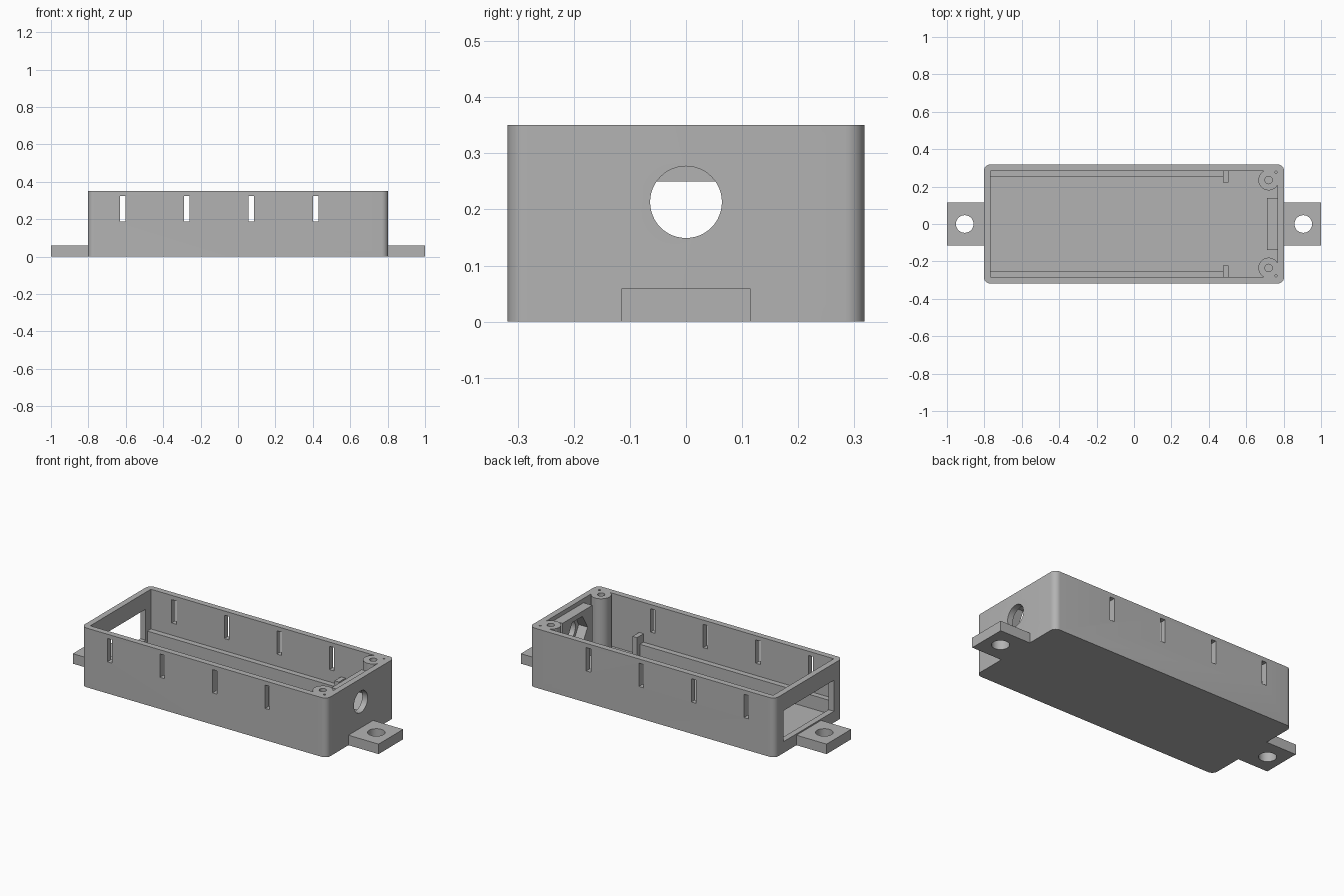
import bpy
import bmesh
import math
from mathutils import Matrix, Vector

old = bpy.data.objects.get("Cube")
if old:
    bpy.data.objects.remove(old, do_unlink=True)

# Single plastic colour
grey = bpy.data.materials.new("grey plastic")
grey.use_nodes = True
grey.diffuse_color = (0.45, 0.45, 0.45, 1)
grey.node_tree.nodes["Principled BSDF"].inputs["Base Color"].default_value = grey.diffuse_color

HX, HY, TOP = 0.803, 0.318, 0.35      # outer half sizes and height
IX, IY, FLOOR = 0.768, 0.283, 0.035   # cavity half sizes and floor level


def add_object(name, bm):
    mesh = bpy.data.meshes.new(name)
    bm.to_mesh(mesh)
    bm.free()
    mesh.materials.append(grey)
    obj = bpy.data.objects.new(name, mesh)
    bpy.context.collection.objects.link(obj)
    return obj


def box(name, low, high, corner=0):
    low, high = Vector(low), Vector(high)
    bm = bmesh.new()
    size = Matrix.Diagonal((*(high - low), 1))
    bmesh.ops.create_cube(bm, size=1, matrix=Matrix.Translation((low + high) / 2) @ size)
    if corner:
        upright = [e for e in bm.edges
                   if abs(e.verts[0].co.z - e.verts[1].co.z) > 0.01]
        bmesh.ops.bevel(bm, geom=upright, offset=corner, segments=8,
                        profile=0.5, affect='EDGES')
    return add_object(name, bm)


def cylinder(name, centre, radius, depth, sides=48, axis='Z'):
    bm = bmesh.new()
    turn = Matrix.Rotation(math.pi / 2, 4, 'Y') if axis == 'X' else Matrix()
    bmesh.ops.create_cone(bm, cap_ends=True, segments=sides, radius1=radius,
                          radius2=radius, depth=depth,
                          matrix=Matrix.Translation(centre) @ turn)
    return add_object(name, bm)


def combine(target, tools, operation='DIFFERENCE'):
    for tool in tools:
        tool.hide_render = True
        mod = target.modifiers.new("combine", 'BOOLEAN')
        mod.operation = operation
        mod.solver = 'EXACT'
        mod.object = tool
    graph = bpy.context.evaluated_depsgraph_get()
    result = bpy.data.meshes.new_from_object(target.evaluated_get(graph))
    target.modifiers.clear()
    target.data = result
    for tool in tools:
        bpy.data.objects.remove(tool, do_unlink=True)


# Open-topped housing with rounded upright corners
housing = box("housing", (-HX, -HY, 0), (HX, HY, TOP), corner=0.035)
combine(housing, [box("cavity", (-IX, -IY, FLOOR), (IX, IY, 0.5))])

# Screw bosses filling the two corners at the cable end
bosses = []
for s in (-1, 1):
    y0, y1 = sorted((s * 0.235, s * 0.295))
    bosses.append(cylinder("boss", (0.72, s * 0.235, 0.185), 0.055, 0.33))
    bosses.append(box("boss_corner", (0.72, y0, 0.02), (0.78, y1, TOP)))
combine(housing, bosses, 'UNION')

# Vent slots, cable hole, connector opening and screw holes
cuts = [box("slot", (x - 0.015, -0.5, 0.187), (x + 0.015, 0.5, 0.325))
        for x in (-0.617, -0.273, 0.071, 0.415)]
cuts.append(cylinder("cable_hole", (0.8, 0, 0.213), 0.064, 0.2, axis='X'))
cuts.append(box("connector_opening", (-0.9, -0.235, 0.067), (-0.7, 0.235, 0.25)))
for s in (-1, 1):
    cuts.append(cylinder("screw_hole", (0.72, s * 0.235, 0.25), 0.02, 0.3, 24))
    cuts.append(cylinder("pin_hole", (0.76, s * 0.277, 0.35), 0.006, 0.1, 12))
combine(housing, cuts)

# Block with a six-sided pocket behind the cable hole
block = box("nut_block", (0.71, -0.14, FLOOR), (IX, 0.14, 0.325))
combine(block, [cylinder("pocket", (0.74, 0, 0.213), 0.095, 0.2, 6, 'X')])

# Board rails and end stops along both long walls
parts = [housing, block]
for side, s in (("left", 1), ("right", -1)):
    y0, y1 = sorted((s * 0.25, s * IY))
    parts.append(box("board_rail_" + side, (-IX, y0, FLOOR), (0.476, y1, 0.115)))
    y0, y1 = sorted((s * 0.222, s * IY))
    parts.append(box("board_stop_" + side, (0.476, y0, FLOOR), (0.505, y1, 0.165)))

# Mounting tabs at both ends
for side, s in (("left", 1), ("right", -1)):
    x0, x1 = sorted((s * HX, s))
    tab = box("mounting_tab_" + side, (x0, -0.115, 0), (x1, 0.115, 0.059))
    combine(tab, [cylinder("tab_hole", (s * 0.905, 0, 0.03), 0.047, 0.2)])
    parts.append(tab)

# Smooth the round surfaces, keep the corners sharp
bpy.ops.object.select_all(action='DESELECT')
for part in parts:
    part.select_set(True)
bpy.context.view_layer.objects.active = housing
bpy.ops.object.shade_smooth_by_angle(angle=math.radians(30))
